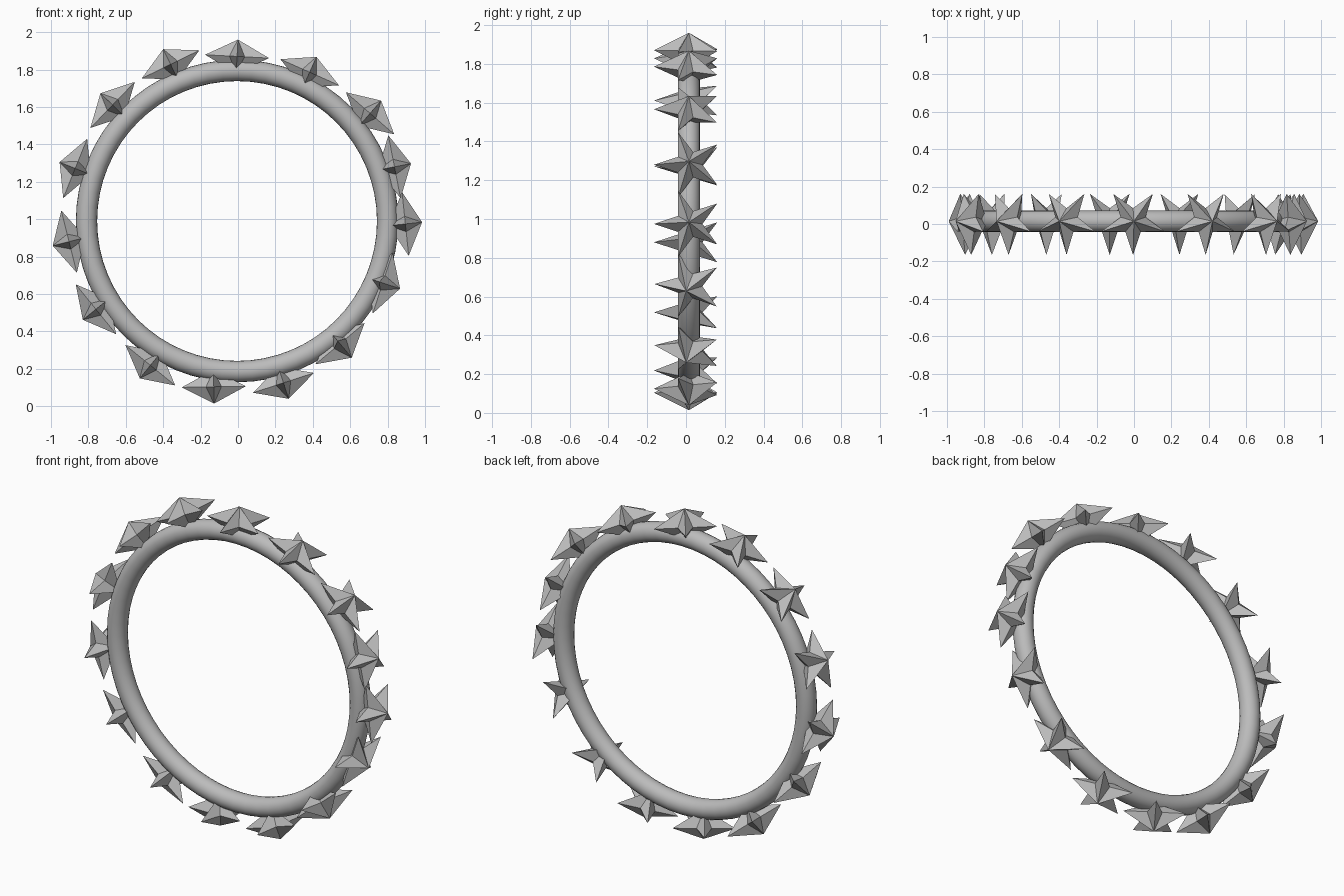
import bpy
import bmesh
from math import sin, cos, pi, radians
from mathutils import Matrix, Vector

if "Cube" in bpy.data.objects:
    bpy.data.objects.remove(bpy.data.objects["Cube"], do_unlink=True)

CENTRE = Vector((-0.005, 0.015, 0.99))


def make_material(name, colour):
    material = bpy.data.materials.new(name)
    material.use_nodes = True
    material.diffuse_color = colour
    material.node_tree.nodes["Principled BSDF"].inputs["Base Color"].default_value = colour
    return material


def smooth(obj, angle):
    bpy.ops.object.select_all(action="DESELECT")
    obj.select_set(True)
    bpy.context.view_layer.objects.active = obj
    bpy.ops.object.shade_smooth_by_angle(angle=radians(angle))


grey = make_material("plain grey", (0.5, 0.5, 0.5, 1.0))

# Round hoop standing upright
bpy.ops.mesh.primitive_torus_add(
    major_radius=0.805, minor_radius=0.057, major_segments=64,
    minor_segments=20, location=CENTRE, rotation=(pi / 2, 0, 0))
hoop = bpy.context.object
hoop.name = "hoop"
hoop.data.materials.append(grey)
smooth(hoop, 40)


# Five-pointed star, pyramid-shaped on both sides, one point facing forward
def make_star_mesh(outer=0.18, inner=0.07, height=0.09):
    bm = bmesh.new()
    rim = []
    for i in range(10):
        reach = inner if i % 2 else outer
        angle = i * pi / 5 - pi / 2
        rim.append(bm.verts.new((reach * cos(angle), reach * sin(angle), 0)))
    for side in (height, -height):
        peak = bm.verts.new((0, 0, side))
        for i in range(10):
            bm.faces.new((rim[i], rim[(i + 1) % 10], peak))
    bmesh.ops.recalc_face_normals(bm, faces=bm.faces)
    mesh = bpy.data.meshes.new("star")
    bm.to_mesh(mesh)
    bm.free()
    mesh.materials.append(grey)
    return mesh


# Place around the hoop, distance from its centre, facing direction (degrees)
placements = [
    (90, .88, 87), (64, .885, 66), (39, .915, 49), (19, .89, 11),
    (-1, .90, 6), (-23, .855, -18), (-50, .865, -50), (-74, .90, -72),
    (-98, .895, -89), (-121, .90, -129), (-148, .89, -141),
    (-173, .905, -166), (162, .91, 158), (137, .91, 136), (113, .91, 116),
]

star_mesh = make_star_mesh()
for number, (place, reach, facing) in enumerate(placements):
    star = bpy.data.objects.new(f"star_{number + 1}", star_mesh)
    bpy.context.collection.objects.link(star)
    a = radians(place)
    spot = CENTRE + reach * Vector((cos(a), 0, sin(a)))
    # The two lower right stars lean slightly forward
    lean = radians(9) if place in (-23, -50) else 0
    star.matrix_world = (Matrix.Translation(spot)
                         @ Matrix.Rotation(radians(90 - facing), 4, "Y")
                         @ Matrix.Rotation(lean, 4, "X"))
smooth(bpy.data.objects["star_1"], 30)
